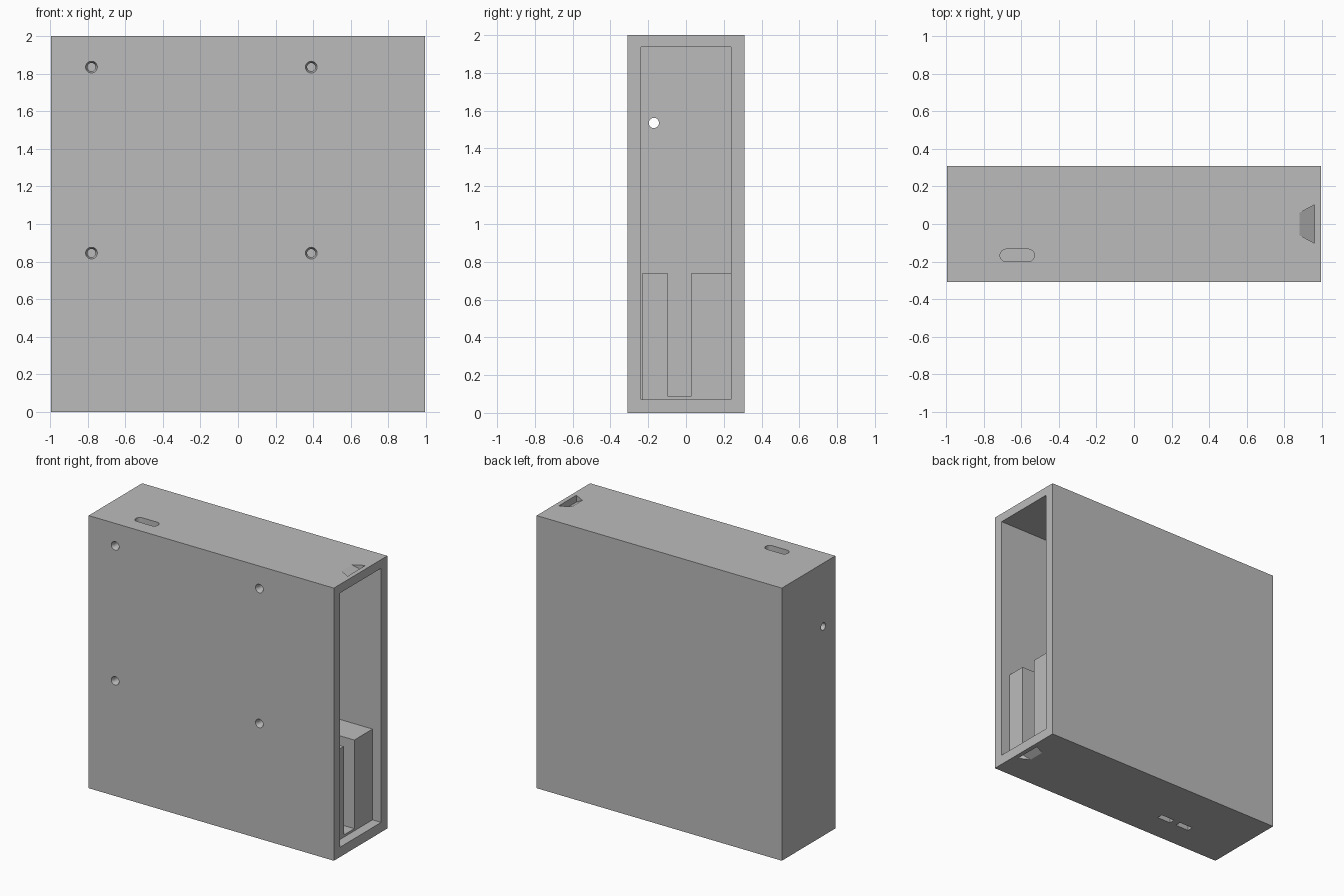
import bpy
import bmesh
import math
from mathutils import Matrix, Vector

old = bpy.data.objects.get("Cube")
if old:
    bpy.data.objects.remove(old, do_unlink=True)

grey = bpy.data.materials.new("plain grey")
grey.use_nodes = True
colour = (0.5, 0.5, 0.5, 1)
grey.diffuse_color = colour
grey.node_tree.nodes["Principled BSDF"].inputs["Base Color"].default_value = colour

W, D, H = 0.995, 0.31, 2.0      # half width, half depth, height
WALL = 0.072


def finish(name, bm):
    bmesh.ops.recalc_face_normals(bm, faces=bm.faces)
    mesh = bpy.data.meshes.new(name)
    bm.to_mesh(mesh)
    bm.free()
    mesh.materials.append(grey)
    obj = bpy.data.objects.new(name, mesh)
    bpy.context.collection.objects.link(obj)
    return obj


def hull(name, points):
    bm = bmesh.new()
    for p in points:
        bm.verts.new(p)
    bmesh.ops.convex_hull(bm, input=bm.verts[:])
    return finish(name, bm)


def box(name, x, y, z):
    bm = bmesh.new()
    size = Vector((x[1] - x[0], y[1] - y[0], z[1] - z[0]))
    mid = Vector((sum(x), sum(y), sum(z))) / 2
    bmesh.ops.create_cube(bm, size=1, matrix=Matrix.Translation(mid) @ Matrix.Diagonal(size).to_4x4())
    return finish(name, bm)


def rod(name, centre, axis, length, r1, r2):
    bm = bmesh.new()
    turn = Vector((0, 0, 1)).rotation_difference(Vector(axis)).to_matrix().to_4x4()
    bmesh.ops.create_cone(bm, cap_ends=True, segments=32, radius1=r1, radius2=r2,
                          depth=length, matrix=Matrix.Translation(centre) @ turn)
    return finish(name, bm)


def cut(target, cutter):
    cutter.hide_render = True
    mod = target.modifiers.new("cut", 'BOOLEAN')
    mod.operation = 'DIFFERENCE'
    mod.solver = 'EXACT'
    mod.object = cutter
    bpy.context.view_layer.objects.active = target
    bpy.ops.object.modifier_apply(modifier=mod.name)
    bpy.data.objects.remove(cutter, do_unlink=True)


# Housing open at one end
case = box("housing", (-W, W), (-D, D), (0, H))
cut(case, box("cavity", (-W + WALL, W + 0.1), (-D + WALL, D - WALL), (WALL, H - 0.064)))

# Countersunk screw holes in the front wall
for x in (-0.78, 0.39):
    for z in (0.845, 1.835):
        cut(case, rod("screw_hole", (x, -D + 0.02, z), (0, 1, 0), 0.16, 0.022, 0.022))
        cut(case, rod("countersink", (x, -D + 0.005, z), (0, 1, 0), 0.03, 0.036, 0.022))

# Round cable hole in the closed end
cut(case, rod("cable_hole", (-W, -0.17, 1.535), (1, 0, 0), 0.2, 0.027, 0.027))

# Rounded slot through the top
slot = []
for side, cx in ((-1, -0.68), (1, -0.563)):
    for i in range(13):
        a = math.pi * (i / 12 - 0.5)
        for z in (H - 0.1, H + 0.05):
            slot.append((cx + side * 0.033 * math.cos(a), -0.167 + 0.033 * math.sin(a), z))
cut(case, hull("top_slot", slot))

# Two small slots through the base
for x in (-0.36, -0.525):
    cut(case, box("base_slot", (x - 0.055, x + 0.055), (-0.11, -0.065), (-0.05, 0.1)))

# Ramped catch pockets near the open end, top and bottom
for flip in (False, True):
    pocket = []
    for s in (-1, 1):
        pocket += [(0.882, s * 0.06, H), (0.882, s * 0.06, H + 0.03),
                   (0.962, s * 0.103, H - 0.05), (0.962, s * 0.103, H + 0.03)]
    if flip:
        pocket = [(x, y, H - z) for x, y, z in pocket]
    cut(case, hull("catch_pocket", pocket))

# Inner guide blocks with a channel between them
inner = (-W + WALL, 0.925)
box("front_guide_block", inner, (-0.234, -0.095), (WALL, 0.738))
box("back_guide_block", inner, (0.027, D - WALL), (WALL, 0.738))
channel = box("channel_floor", inner, (-0.095, 0.027), (WALL, 0.088))
for x in (-0.36, -0.525):
    cut(channel, box("base_slot", (x - 0.055, x + 0.055), (-0.11, -0.065), (-0.05, 0.1)))

# Smooth hole walls, sharp edges
bpy.ops.object.select_all(action='DESELECT')
case.select_set(True)
bpy.context.view_layer.objects.active = case
bpy.ops.object.shade_smooth_by_angle(angle=math.radians(30))
